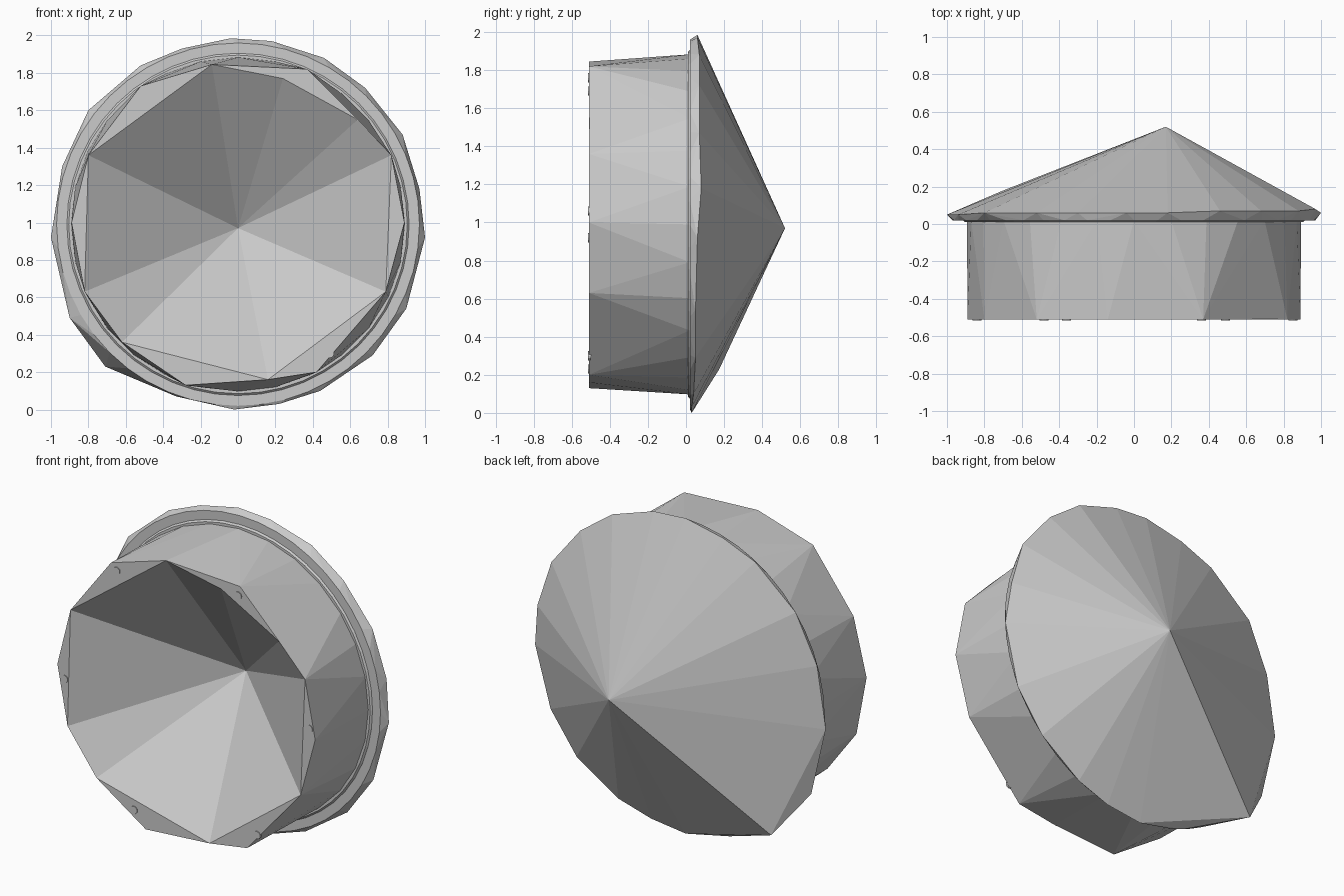
import bpy, bmesh, math
from mathutils import Vector

if "Cube" in bpy.data.objects:
    bpy.data.objects.remove(bpy.data.objects["Cube"])

grey = bpy.data.materials.new("plain grey")
grey.diffuse_color = (0.6, 0.6, 0.6, 1)
grey.use_nodes = True
grey.node_tree.nodes["Principled BSDF"].inputs["Base Color"].default_value = grey.diffuse_color


def finish(name, bm):
    me = bpy.data.meshes.new(name)
    bm.to_mesh(me)
    bm.free()
    ob = bpy.data.objects.new(name, me)
    ob.data.materials.append(grey)
    bpy.context.collection.objects.link(ob)
    return ob


def ring(r, y, z, n):
    return [(r * math.cos(2 * math.pi * i / n), y, z + r * math.sin(2 * math.pi * i / n)) for i in range(n)]


def hull(name, points, drop):
    """Faceted convex shell, with the faces chosen by drop(normal) left open."""
    bm = bmesh.new()
    for p in points:
        bm.verts.new(p)
    bmesh.ops.convex_hull(bm, input=bm.verts[:])
    bmesh.ops.delete(bm, geom=[v for v in bm.verts if not v.link_faces], context='VERTS')
    bmesh.ops.recalc_face_normals(bm, faces=bm.faces[:])
    bm.normal_update()
    bmesh.ops.delete(bm, geom=[f for f in bm.faces if drop(f.normal)], context='FACES')
    return finish(name, bm)


def front_faces(name, polys):
    """Loose polygons merged together, all turned to the front."""
    bm = bmesh.new()
    for p in polys:
        f = bm.faces.new([bm.verts.new(c) for c in p])
        f.normal_update()
        if f.normal.y > 0:
            f.normal_flip()
    bmesh.ops.remove_doubles(bm, verts=bm.verts[:], dist=0.0005)
    return finish(name, bm)


# Front rim: corner, outer points after it, inner points after it (x, z)
FRONT = -0.51
rim = [
    ((-0.14, 1.845), [(0.37, 1.82)], [(0.24, 1.77), (0.64, 1.55)]),
    ((0.82, 1.36), [(0.89, 1.00)], []),
    ((0.79, 0.63), [(0.42, 0.20)], []),
    ((0.16, 0.16), [(-0.28, 0.13)], []),
    ((-0.62, 0.36), [], []),
    ((-0.82, 0.63), [(-0.89, 1.00)], []),
    ((-0.80, 1.36), [(-0.52, 1.73)], []),
]
outer, inner, plates = [], [], []
for i, (c, o, n) in enumerate(rim):
    nxt = rim[(i + 1) % len(rim)][0]
    outer += [c] + o
    inner += [c] + n
    if o:
        plates.append([(x, FRONT, z) for x, z in [c] + o + [nxt] + n[::-1]])

# Drum body, flaring slightly towards the flange
hull("drum_body", [(x, FRONT, z) for x, z in outer] + ring(0.893, 0.02, 0.99, 28),
     lambda n: abs(n.y) > 0.98)

# Flat segments around the rim
front_faces("front_rim", plates)

# Recessed cone inside the front
tip = (0.0, 0.08, 0.97)
front_faces("recessed_cone", [
    [(a[0], FRONT, a[1]), (b[0], FRONT, b[1]), tip]
    for a, b in zip(inner, inner[1:] + inner[:1])])

# Fixing studs
for i, (x, z) in enumerate([(-0.48, 1.69), (0.36, 1.76), (0.85, 1.06),
                            (0.49, 0.30), (-0.36, 0.23), (-0.84, 0.92)]):
    stud = [(x + p[0], y, z + p[2]) for y in (FRONT - 0.005, FRONT + 0.01) for p in ring(0.024, 0, 0, 12)]
    hull("stud_%d" % (i + 1), stud, lambda n: n.y > 0.9)

# Flange front: narrow raised lip, then flat ring
bands = [ring(r, y, 0.99, 48) for r, y in ((0.88, 0.01), (0.905, 0.01), (0.915, 0.02), (0.97, 0.02))]
front_faces("flange_ring", [
    [a[i], a[(i + 1) % 48], b[(i + 1) % 48], b[i]]
    for a, b in zip(bands, bands[1:]) for i in range(48)])

# Back cone: irregular rim with one stray corner, tip off centre
edge = [(-1.0, 0.05, 0.92), (-0.94, 0.05, 1.30), (-0.80, 0.06, 1.60), (-0.52, 0.06, 1.84),
        (-0.30, 0.06, 1.93), (-0.04, 0.06, 1.985), (0.18, 0.06, 1.97), (0.46, 0.07, 1.88),
        (0.68, 0.07, 1.72), (0.88, 0.07, 1.47), (0.97, 0.08, 1.18), (1.0, 0.06, 0.92),
        (0.90, 0.05, 0.54), (0.72, 0.05, 0.29), (0.44, 0.04, 0.10), (0.22, 0.03, 0.03),
        (-0.02, 0.03, 0.0), (-0.33, 0.04, 0.07), (-0.71, 0.175, 0.23), (-0.90, 0.05, 0.49)]
hull("back_cone", edge + [(0.17, 0.52, 0.97)] + ring(0.97, 0.02, 0.99, 48),
     lambda n: n.y < -0.98)
